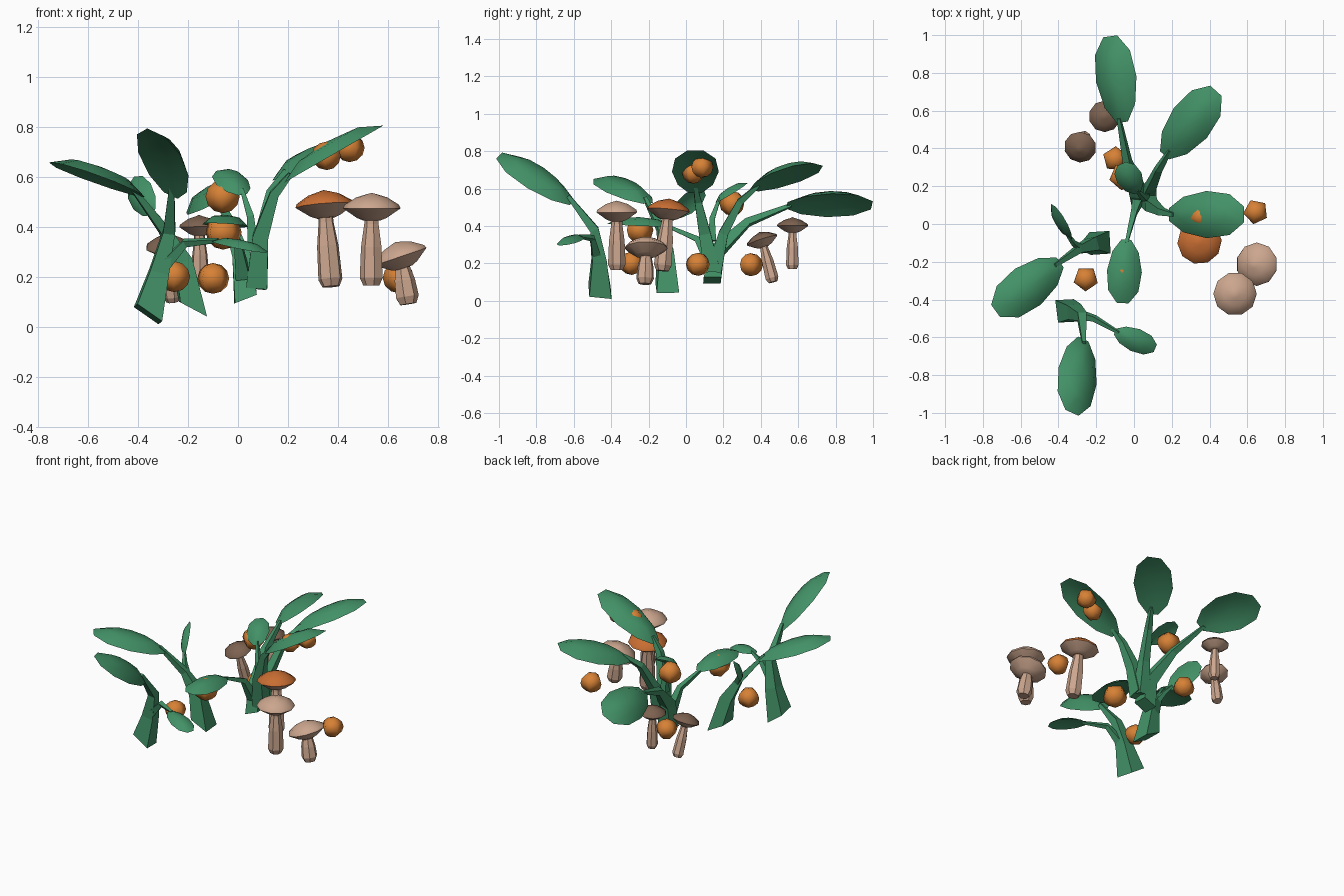
import bpy, bmesh, math
from mathutils import Vector, Matrix

if "Cube" in bpy.data.objects:
    bpy.data.objects.remove(bpy.data.objects["Cube"])


def material(name, rgb):
    m = bpy.data.materials.new(name)
    m.diffuse_color = (*rgb, 1)
    m.use_nodes = True
    m.node_tree.nodes["Principled BSDF"].inputs["Base Color"].default_value = m.diffuse_color
    return m


GREEN = material("leaf green", (0.055, 0.285, 0.135))
ORANGE = material("fruit orange", (0.68, 0.22, 0.036))
RUST = material("rust cap", (0.58, 0.155, 0.032))
TAN = material("pale tan", (0.60, 0.38, 0.27))
BROWN = material("brown cap", (0.205, 0.122, 0.08))


def finish(name, bm, *mats, smooth=0):
    bmesh.ops.recalc_face_normals(bm, faces=bm.faces)
    me = bpy.data.meshes.new(name)
    bm.to_mesh(me)
    bm.free()
    for m in mats:
        me.materials.append(m)
    ob = bpy.data.objects.new(name, me)
    bpy.context.collection.objects.link(ob)
    if smooth:
        bpy.ops.object.select_all(action='DESELECT')
        ob.select_set(True)
        bpy.context.view_layer.objects.active = ob
        bpy.ops.object.shade_smooth_by_angle(angle=math.radians(smooth))
    return ob


def bridge(bm, a, b, mat=0):
    n = len(a)
    for i in range(n):
        bm.faces.new((a[i], a[(i + 1) % n], b[(i + 1) % n], b[i])).material_index = mat


def fan(bm, ring, p, mat=0):
    c = bm.verts.new(p)
    n = len(ring)
    for i in range(n):
        bm.faces.new((ring[i], ring[(i + 1) % n], c)).material_index = mat


def stalk(name, pts, base_normal=None, sides=4):
    """Tapered tube; each point is x, y, z, radius."""
    bm = bmesh.new()
    P = [Vector(p[:3]) for p in pts]
    u, rings = Vector((1, 1, 0)), []
    for i, p in enumerate(P):
        t = (P[min(i + 1, len(P) - 1)] - P[max(i - 1, 0)]).normalized()
        if i == 0 and base_normal:
            t = Vector(base_normal).normalized()
        u = (u - t * u.dot(t)).normalized()
        v = t.cross(u)
        rings.append([bm.verts.new(p + pts[i][3] * (u * math.cos(a) + v * math.sin(a)))
                      for a in (math.tau * k / sides for k in range(sides))])
    for a, b in zip(rings, rings[1:]):
        bridge(bm, a, b)
    bm.faces.new(rings[0])
    bm.faces.new(rings[-1])
    finish(name, bm, GREEN)


def leaf(name, base, tip, width, normal=(0, 0, 1), sides=10):
    """Thin oval blade, domed on top and cupped below."""
    bm = bmesh.new()
    base, tip = Vector(base), Vector(tip)
    ax = tip - base
    L = ax.length
    ax.normalize()
    side = Vector(normal).cross(ax).normalized()
    n = ax.cross(side)
    mid = (base + tip) / 2

    def ring(s, h):
        out = []
        for k in range(sides):
            a = math.tau * (k + 0.5) / sides
            c = math.cos(a)
            w = width / 2 * (1 + 0.12 * c)      # slightly fuller toward the tip
            out.append(bm.verts.new(mid + ax * (L / 2 * 1.04 * s * c) + side * (w * s * math.sin(a)) + n * h))
        return out
    h = width * 0.17
    edge, top, low = ring(1, -h * 0.4), ring(0.6, h * 0.65), ring(0.7, -h * 0.1)
    bridge(bm, edge, top)
    fan(bm, top, mid + n * h * 0.95)
    bridge(bm, edge, low)
    fan(bm, low, mid + n * h * 0.3)
    finish(name, bm, GREEN, smooth=35)


def lathe(name, profile, foot, axis, sides, mats, mat_rule, smooth=0):
    """Spin (radius, height) pairs round an axis starting at foot."""
    bm = bmesh.new()
    rings = [[bm.verts.new((r * math.cos(math.tau * k / sides), r * math.sin(math.tau * k / sides), z))
              for k in range(sides)] for r, z in profile]
    for i, (a, b) in enumerate(zip(rings, rings[1:])):
        bridge(bm, a, b, mat_rule(i))
    bm.faces.new(rings[0])
    fan(bm, rings[-1], (0, 0, profile[-1][1] + 0.006), mat_rule(len(rings)))
    q = Vector(axis).to_track_quat('Z', 'Y').to_matrix().to_4x4()
    bm.transform(Matrix.Translation(Vector(foot)) @ q)
    finish(name, bm, *mats, smooth=smooth)


def mushroom(i, foot, rim, r, cap, tilt=None):
    """Flared stem plus a shallow cap whose rim is centred on the given point."""
    foot, rim = Vector(foot), Vector(rim)
    axis = rim - foot
    H = axis.length
    s = r / 0.115
    lathe(f"mushroom_stem_{i}", [(.034 * s, 0), (.048 * s, .03 * s), (.043 * s, H * .5), (.03 * s, H * .8), (.03 * s, H)],
          foot, axis, 7, [TAN], lambda k: 0)
    lathe(f"mushroom_cap_{i}", [(.035 * s, -.048 * s), (.06 * s, -.038 * s), (r, 0), (r * .95, .014 * s),
                                (.062 * s, .044 * s), (.022 * s, .056 * s)],
          rim, tilt or axis, 10, [cap, TAN], lambda k: 1 if k < 2 else 0, smooth=35)


# front left plant
stalk("front_stem", [(-.36, -.46, .05, .085), (-.315, -.465, .22, .054), (-.275, -.49, .38, .034), (-.265, -.63, .56, .014)], (.55, .15, .8))
stalk("front_branch", [(-.29, -.48, .25, .03), (-.21, -.5, .335, .02), (-.08, -.575, .345, .01)])
leaf("front_tall_leaf", (-.26, -.6, .535), (-.32, -.995, .79), .24, (.42, 0, .9))
leaf("front_low_leaf", (-.1, -.57, .35), (.115, -.66, .305), .125, (.2, -.15, 1))

# left plant
stalk("left_stem", [(-.18, -.1, .07, .085), (-.225, -.11, .26, .052), (-.295, -.135, .385, .028), (-.42, -.22, .55, .013)], (.45, 0, .85))
stalk("left_branch", [(-.28, -.13, .36, .024), (-.32, -.1, .43, .016), (-.35, -.06, .47, .01)])
leaf("left_big_leaf", (-.385, -.2, .535), (-.73, -.46, .67), .235, (0, -.08, 1))
leaf("left_small_leaf", (-.345, -.08, .46), (-.435, .095, .585), .13, (-.8, -.5, .35))

# centre plant with two trunks
stalk("centre_stem_back", [(.03, .14, .11, .066), (.02, .17, .27, .052), (-.035, .33, .42, .028), (-.08, .56, .51, .013)], (-.35, 0, .9))
stalk("centre_stem_right", [(.075, .14, .16, .06), (.09, .1, .36, .044), (.145, .065, .53, .026), (.21, .05, .61, .014)])
stalk("centre_stem_far", [(.07, .15, .16, .057), (.09, .2, .36, .036), (.13, .29, .53, .025), (.19, .39, .62, .013)])
stalk("centre_stem_front", [(.02, .13, .2, .04), (.0, .06, .33, .022), (-.04, -.1, .4, .011)])
stalk("centre_stem_small", [(.06, .14, .32, .03), (.05, .14, .44, .02), (.015, .18, .55, .01)])
leaf("back_leaf", (-.07, .535, .525), (-.135, .995, .525), .25, (-.5, 0, .85))
leaf("right_leaf", (.175, .05, .59), (.575, .05, .82), .25)
leaf("far_leaf", (.155, .36, .605), (.43, .705, .745), .24, (-.2, .05, 1))
leaf("centre_front_leaf", (-.04, -.08, .41), (-.06, -.42, .425), .185, (.05, 0, 1))
leaf("centre_small_leaf", (.02, .16, .535), (-.065, .315, .635), .14, (.1, -.5, .85))

# mushrooms
mushroom(1, (.372, -.125, .16), (.347, -.095, .483), .118, RUST)
mushroom(2, (.535, -.37, .165), (.535, -.37, .473), .115, TAN)
mushroom(3, (.68, -.22, .09), (.65, -.213, .28), .115, TAN, (-.34, 0, 1))
mushroom(4, (-.15, .57, .17), (-.155, .57, .4), .084, BROWN)
mushroom(5, (-.262, .465, .1), (-.285, .407, .322), .086, BROWN, (-.12, -.33, 1))

# fruits
for i, (x, y, z, r) in enumerate([(-.255, -.29, .2, .067), (-.1, .345, .193, .067), (-.06, .25, .52, .072),
                                  (-.06, -.25, .378, .076), (.355, .04, .683, .062), (.445, .085, .715, .062),
                                  (.645, .065, .195, .067)], 1):
    bm = bmesh.new()
    bmesh.ops.create_uvsphere(bm, u_segments=5, v_segments=6, radius=r)
    bm.transform(Matrix.Translation((x, y, z)) @ Matrix.Rotation(i * 0.6, 4, 'Z') @ Matrix.Diagonal((1, 1, .92, 1)))
    finish(f"fruit_{i}", bm, ORANGE, smooth=80)
